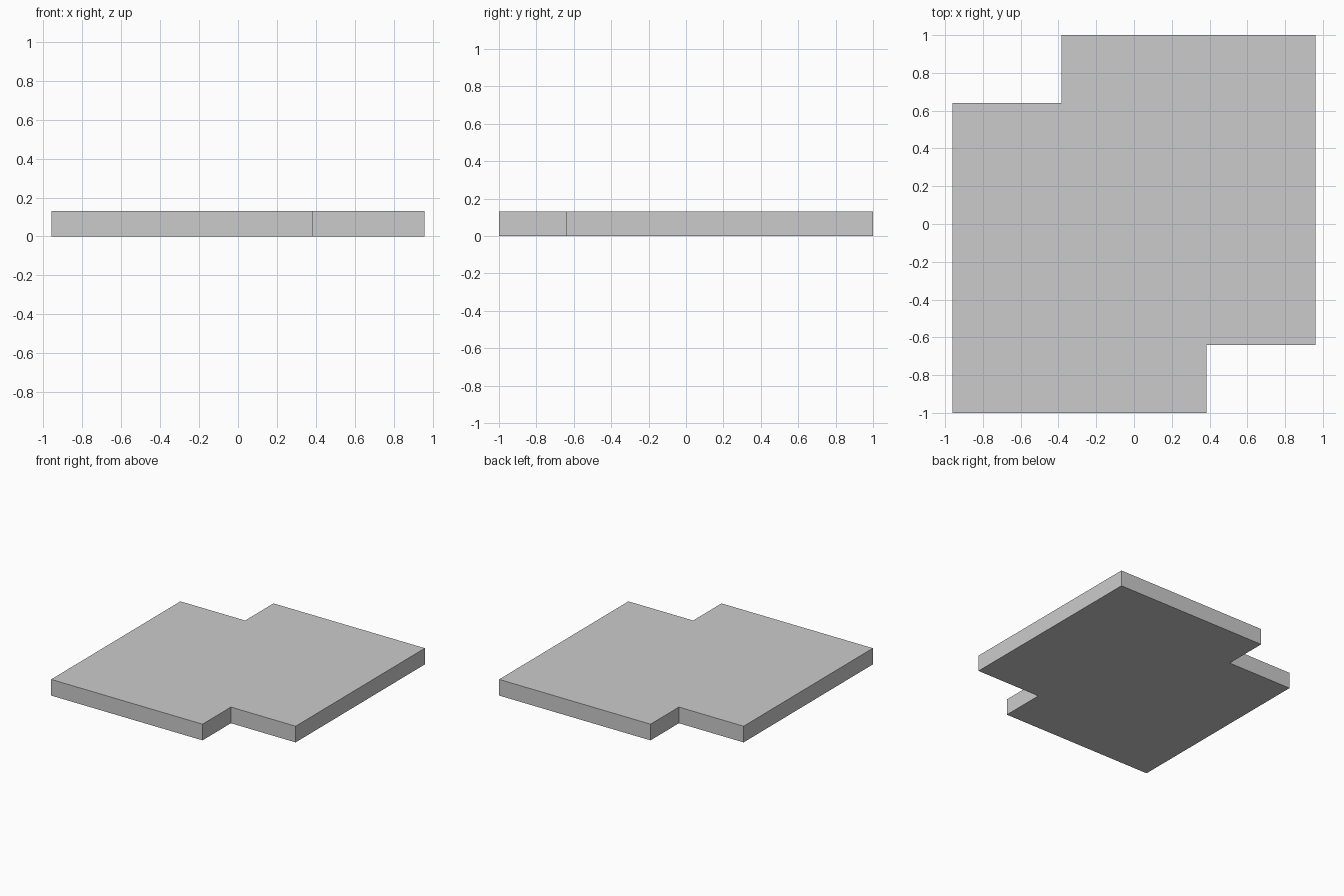
import bpy
import bmesh

if "Cube" in bpy.data.objects:
    bpy.data.objects.remove(bpy.data.objects["Cube"])

HALF_X, HALF_Y, HEIGHT = 0.96, 1.0, 0.13
NOTCH_X, NOTCH_Y = 0.385, 0.64

# Half of the outline; the other half is the same turned by 180 degrees
half = [(-HALF_X, -HALF_Y), (NOTCH_X, -HALF_Y), (NOTCH_X, -NOTCH_Y), (HALF_X, -NOTCH_Y)]
outline = half + [(-x, -y) for x, y in half]

# Slab: outline face extruded upwards
bm = bmesh.new()
base = bm.faces.new([bm.verts.new((x, y, 0)) for x, y in outline])
top = bmesh.ops.extrude_face_region(bm, geom=[base], use_keep_orig=True)
top_verts = [g for g in top["geom"] if isinstance(g, bmesh.types.BMVert)]
bmesh.ops.translate(bm, verts=top_verts, vec=(0, 0, HEIGHT))
bmesh.ops.recalc_face_normals(bm, faces=bm.faces)

mesh = bpy.data.meshes.new("notched_slab")
bm.to_mesh(mesh)
bm.free()
slab = bpy.data.objects.new("notched_slab", mesh)
bpy.context.collection.objects.link(slab)
